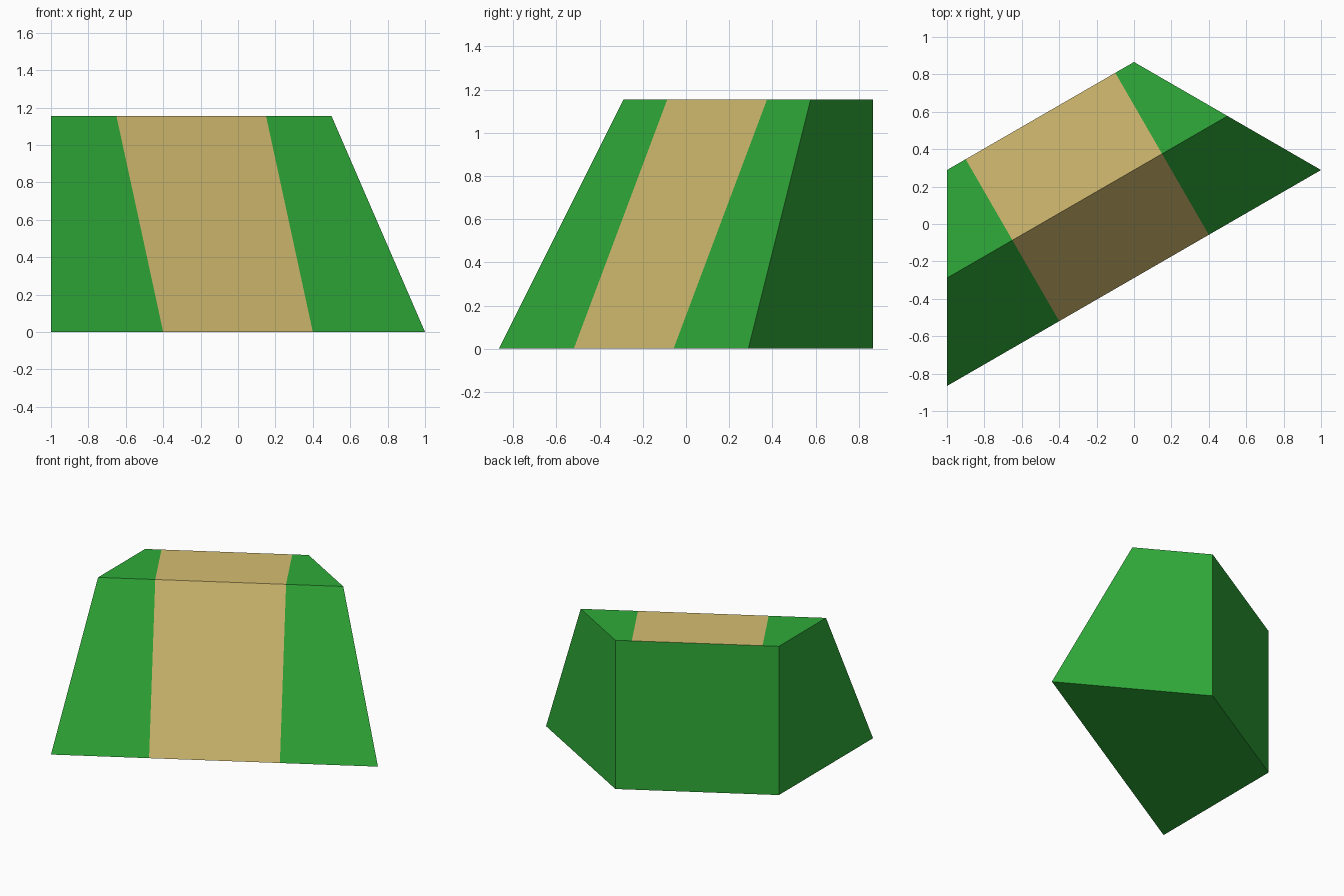
import bpy, bmesh, math
from mathutils import Matrix

if "Cube" in bpy.data.objects:
    bpy.data.objects.remove(bpy.data.objects["Cube"])

S = 1 / math.sqrt(3)      # half width of the back wall
HEIGHT = 2 * S
STRIPE = 0.8 * S          # half width of the stripe
CENTRE = -S / 4           # offset along the wide axis


def material(name, colour):
    m = bpy.data.materials.new(name)
    m.diffuse_color = (*colour, 1)
    m.use_nodes = True
    m.node_tree.nodes["Principled BSDF"].inputs["Base Color"].default_value = m.diffuse_color
    return m


# Wedge block: trapezoid plan with vertical back and sides, leaning front
bm = bmesh.new()


def ring(front, depth, z):
    plan = [(-front, depth), (front, depth), (S, 0.75), (-S, 0.75)]
    return [bm.verts.new((x + CENTRE, y, z)) for x, y in plan]


low = ring(2 * S, -0.25, 0)
high = ring(1.5 * S, 0.25, HEIGHT)
bm.faces.new(low[::-1])
top = bm.faces.new(high)
for i in range(4):
    j = (i + 1) % 4
    bm.faces.new((low[i], low[j], high[j], high[i]))
bm.normal_update()


# Faces that carry the stripe: the top and the leaning front
def striped():
    return [f for f in bm.faces if f.normal.z > 0.2]


# Cut the stripe edges across those faces
for side in (-1, 1):
    faces = striped()
    geom = faces + list({e for f in faces for e in f.edges}) + \
        list({v for f in faces for v in f.verts})
    bmesh.ops.bisect_plane(bm, geom=geom, dist=1e-5,
                           plane_co=(CENTRE + side * STRIPE, 0, 0), plane_no=(1, 0, 0))
    bm.normal_update()
for f in striped():
    if abs(f.calc_center_median().x - CENTRE) < STRIPE / 2:
        f.material_index = 1

# Turn the block to its diagonal heading
bm.transform(Matrix.Rotation(math.radians(30), 4, 'Z'))
mesh = bpy.data.meshes.new("striped_wedge_block")
bm.to_mesh(mesh)
bm.free()
mesh.materials.append(material("green", (0.029, 0.41, 0.041)))
mesh.materials.append(material("sand", (0.66, 0.51, 0.165)))
block = bpy.data.objects.new("striped_wedge_block", mesh)
bpy.context.collection.objects.link(block)
